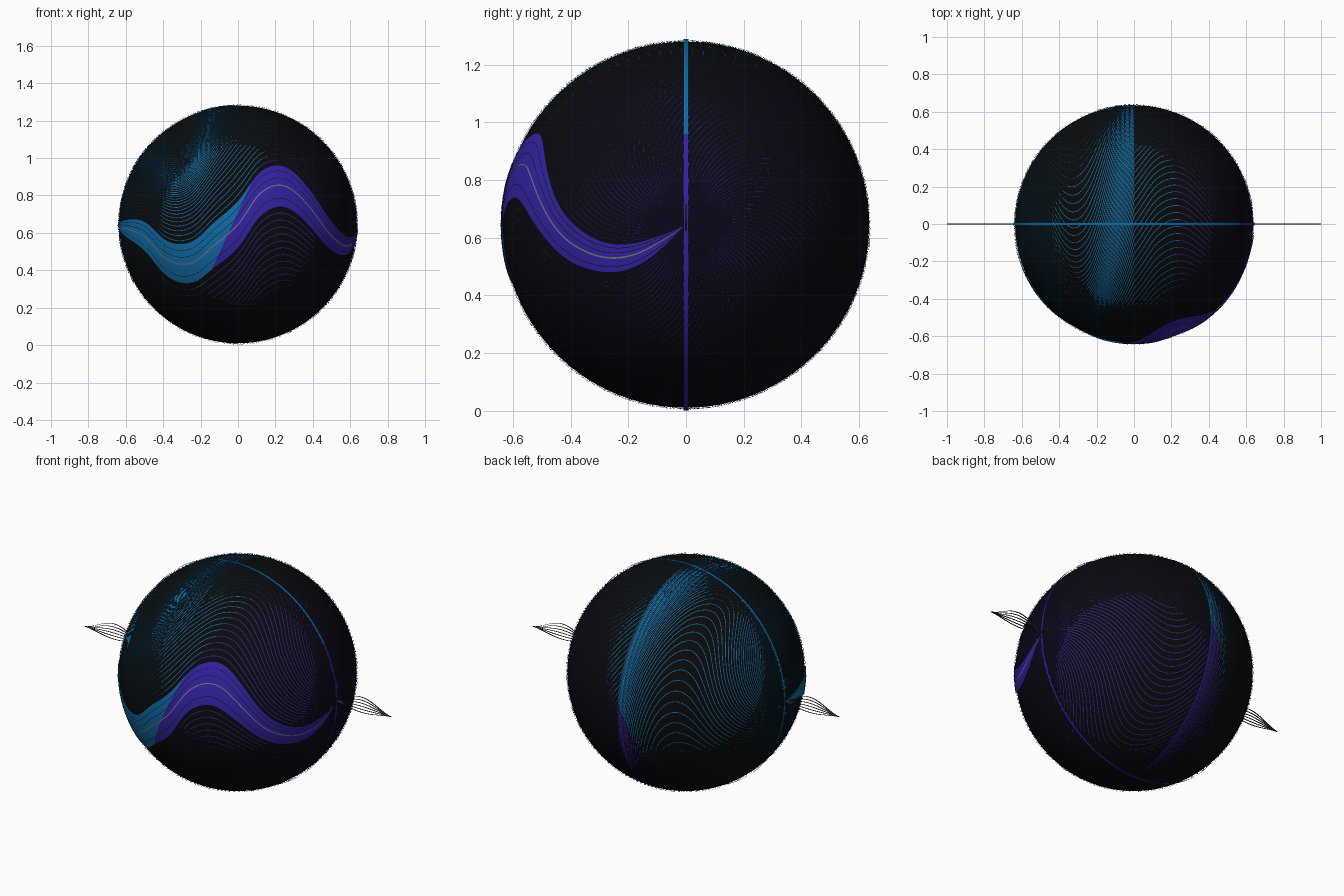
import bpy, bmesh, math
from mathutils import Vector

cube = bpy.data.objects.get("Cube")
if cube:
    bpy.data.objects.remove(cube, do_unlink=True)

R = 0.635                      # core radius
CENTRE = Vector((0, 0, 0.645))
SPLIT_POINT = Vector((-0.03, 0, 0.645))
SPLIT_NORMAL = Vector((1, 0, -0.46)).normalized()


def material(name, rgb, rough=0.6):
    m = bpy.data.materials.new(name)
    m.use_nodes = True
    m.diffuse_color = (*rgb, 1)
    node = m.node_tree.nodes["Principled BSDF"]
    node.inputs["Base Color"].default_value = (*rgb, 1)
    node.inputs["Roughness"].default_value = rough
    return m


black = material("near black", (0.003, 0.003, 0.003))
blue = material("ocean blue", (0.005, 0.15, 0.38))
purple = material("deep violet", (0.032, 0.017, 0.36))
grey = material("muted grey", (0.2, 0.17, 0.22))
charcoal = material("charcoal", (0.03, 0.03, 0.035))

# Twist of the wave around the x axis, at even steps from pole to pole
TWIST = [-.08, -.14, -.36, -.36, -.18, 0, .28, .35, .17, -.2, -.6]


def twist(u):
    """Smooth interpolation of the twist, u from -1 to 1."""
    s = (u + 1) / 2 * (len(TWIST) - 1)
    i = min(int(s), len(TWIST) - 2)
    f = s - i
    a, b, c, d = (TWIST[max(0, min(len(TWIST) - 1, i + k))] for k in (-1, 0, 1, 2))
    return b + f / 2 * (c - a + f * (2 * a - 5 * b + 4 * c - d + f * (3 * (b - c) + d - a)))


def on_wave(t, phi0, r):
    """Point on the ball: t runs pole to pole, phi0 is the angle up from the front."""
    u = math.sin(t)
    g = twist(u)
    if u < 0:                  # the trough deepens away from the front
        dip = max(0, 1 - ((u + 0.5) / 0.5) ** 2)
        g -= 0.75 * (1 - math.cos(phi0)) * dip
    phi = phi0 + g
    rho = math.cos(t)
    return r * Vector((u, -rho * math.cos(phi), rho * math.sin(phi)))


def finish(bm, name, mats, smooth=True):
    me = bpy.data.meshes.new(name)
    bm.to_mesh(me)
    bm.free()
    for m in mats:
        me.materials.append(m)
    for p in me.polygons:
        p.use_smooth = smooth
    ob = bpy.data.objects.new(name, me)
    bpy.context.collection.objects.link(ob)
    return ob


def strip(bm, left, right):
    """Join two rows of points into a ribbon."""
    a = [bm.verts.new(p + CENTRE) for p in left]
    b = [bm.verts.new(p + CENTRE) for p in right]
    for i in range(len(a) - 1):
        bm.faces.new((a[i], a[i + 1], b[i + 1], b[i]))


def ribbon(bm, phi0, r, width, steps=80):
    """Thin ribbon lying on the ball along one wave line."""
    ts = [-1.53 + 3.06 * i / steps for i in range(steps + 1)]
    pts = [on_wave(t, phi0, r) for t in ts]
    left, right = [], []
    for i, p in enumerate(pts):
        tangent = pts[min(i + 1, steps)] - pts[max(i - 1, 0)]
        side = p.cross(tangent).normalized()
        half = min(width, 0.025 * r * math.cos(ts[i])) / 2
        left.append(p - side * half)
        right.append(p + side * half)
    strip(bm, left, right)


def two_tone(bm):
    """Cut along the slanted plane and colour each side."""
    bmesh.ops.bisect_plane(bm, geom=bm.verts[:] + bm.edges[:] + bm.faces[:],
                           plane_co=SPLIT_POINT, plane_no=SPLIT_NORMAL)
    for f in bm.faces:
        side = (f.calc_center_median() - SPLIT_POINT).dot(SPLIT_NORMAL)
        f.material_index = int(side > 0)


# Dark core ball, poles along x
bm = bmesh.new()
bmesh.ops.create_uvsphere(bm, u_segments=128, v_segments=64, radius=R)
for v in bm.verts:
    v.co = Vector((v.co.z, v.co.y, -v.co.x)) + CENTRE
finish(bm, "core_ball", [black])

# Fine wave lines all round the ball
bm = bmesh.new()
LINES = 100
for k in range(LINES):
    ribbon(bm, math.tau * k / LINES, R + 0.006, 0.004)
two_tone(bm)
finish(bm, "wave_lines", [blue, purple])

# Broad highlighted band across the front
bm = bmesh.new()
COLS, HALF = 8, 0.2
ts = [-1.55 + 3.1 * i / 100 for i in range(101)]
rows = [[on_wave(t, 0, R + 0.008) for t in ts]]
rows = []
for c in range(COLS + 1):
    offset = HALF * (2 * c / COLS - 1)
    row = []
    for t in ts:
        p = on_wave(t, 0, R + 0.008)
        co, si = math.cos(offset), math.sin(offset)
        row.append(Vector((p.x, p.y * co + p.z * si, p.z * co - p.y * si)))
    rows.append(row)
for low, high in zip(rows, rows[1:]):
    strip(bm, low, high)
bmesh.ops.remove_doubles(bm, verts=bm.verts[:], dist=0.00001)
two_tone(bm)
finish(bm, "front_band", [blue, purple])

# Pale line along the middle of the band
bm = bmesh.new()
ribbon(bm, 0, R + 0.01, 0.006, 100)
finish(bm, "band_centre_line", [grey])

# Fine dark lines within the band
bm = bmesh.new()
for phi in (-0.12, 0.07, 0.14):
    ribbon(bm, phi, R + 0.009, 0.002, 100)
finish(bm, "band_dark_lines", [black])

# Narrow hoop standing just off the ball
bm = bmesh.new()
hoop = [Vector((math.cos(a), 0, math.sin(a))) * 0.645
        for a in (math.tau * i / 160 for i in range(161))]
side = Vector((0, 0.008, 0))
strip(bm, [p + side for p in hoop], [p - side for p in hoop])
bmesh.ops.remove_doubles(bm, verts=bm.verts[:], dist=0.00001)
bmesh.ops.recalc_face_normals(bm, faces=bm.faces[:])
for f in bm.faces:
    c = f.calc_center_median()
    f.material_index = int(c.x > -0.2 and c.z < 0.95)
finish(bm, "hoop", [blue, purple])

# Flat strands fanning out to a point at each side
for name, sign in (("left_tail", 1), ("right_tail", -1)):
    bm = bmesh.new()
    for k in range(6):
        height = -0.025 + 0.018 * k
        path = []
        for i in range(25):
            f = i / 24
            x = sign * (0.64 + 0.36 * f)
            path.append(Vector((x, 0, 0.005 + height * math.sin(math.pi * f ** 0.9) ** 1.5)))
        w = Vector((0, 0.004 * sign, 0))
        strip(bm, [p - w for p in path], [p + w for p in path])
    finish(bm, name, [charcoal])
